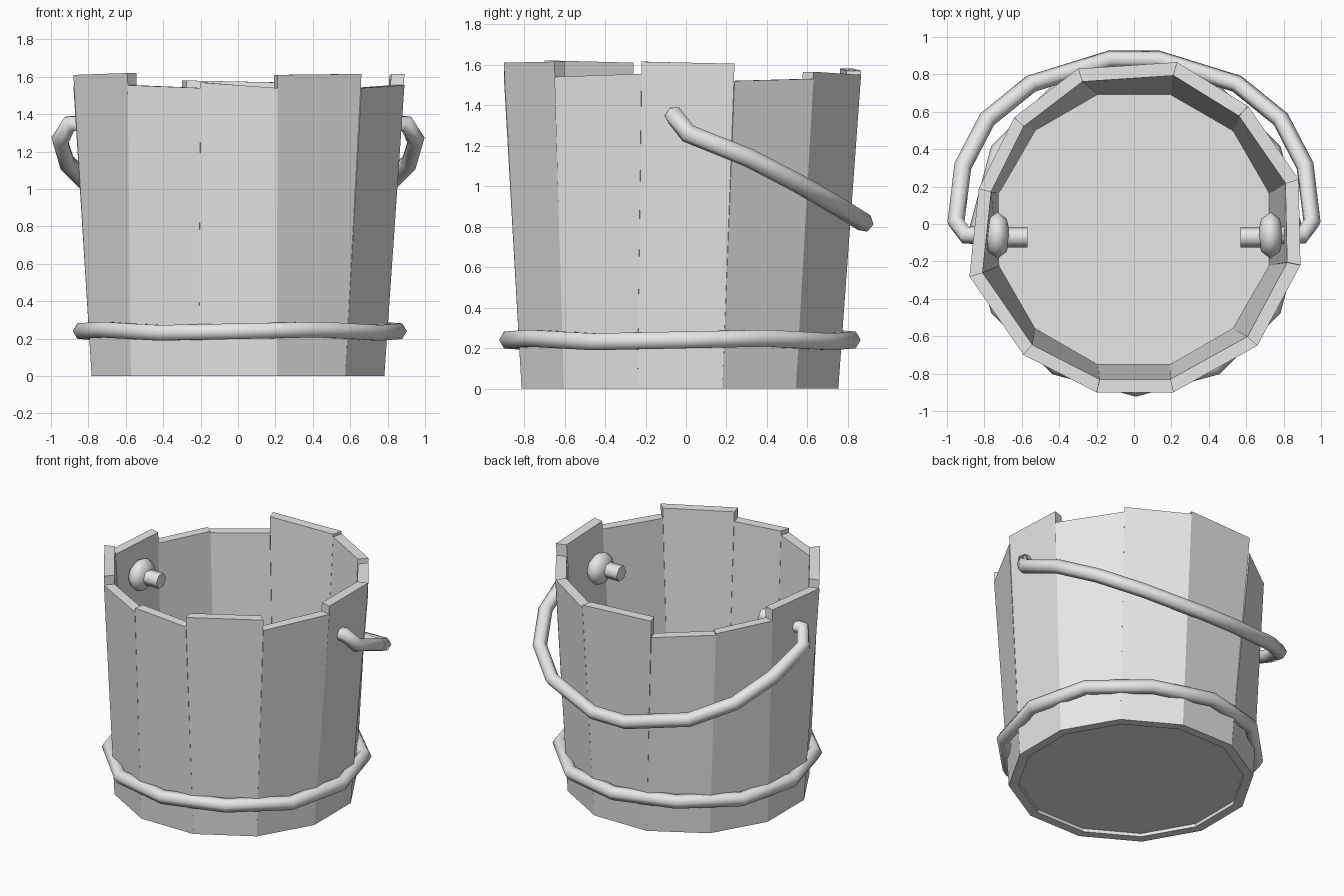
import bpy, bmesh, math
from mathutils import Vector

cube = bpy.data.objects.get("Cube")
if cube:
    bpy.data.objects.remove(cube, do_unlink=True)

grey = bpy.data.materials.new("pale_grey")
grey.use_nodes = True
grey.diffuse_color = (0.8, 0.8, 0.8, 1)
grey.node_tree.nodes["Principled BSDF"].inputs["Base Color"].default_value = (0.8, 0.8, 0.8, 1)

CENTRE_Y = -0.03
SIDES = 12


def link(name, data):
    obj = bpy.data.objects.new(name, data)
    bpy.context.collection.objects.link(obj)
    data.materials.append(grey)
    return obj


def mesh_object(name, bm, smooth=False):
    bmesh.ops.recalc_face_normals(bm, faces=bm.faces)
    for face in bm.faces:
        face.smooth = smooth
    mesh = bpy.data.meshes.new(name)
    bm.to_mesh(mesh)
    bm.free()
    return link(name, mesh)


def tube(name, points, radius, closed=False):
    curve = bpy.data.curves.new(name, "CURVE")
    curve.dimensions = "3D"
    curve.bevel_depth = radius
    curve.bevel_resolution = 1
    curve.use_fill_caps = True
    spline = curve.splines.new("POLY")
    spline.points.add(len(points) - 1)
    for p, co in zip(spline.points, points):
        p.co = (*co, 1)
    spline.use_cyclic_u = closed
    obj = link(name, curve)
    bpy.ops.object.select_all(action="DESELECT")
    obj.select_set(True)
    bpy.context.view_layer.objects.active = obj
    bpy.ops.object.convert(target="MESH")
    bpy.ops.object.shade_smooth_by_angle(angle=math.radians(70))


def ring_point(i, radius, z, turn=0.0):
    a = math.radians(-90 + (i + turn) * 360 / SIDES)
    return Vector((radius * math.cos(a), CENTRE_Y + radius * math.sin(a), z))


# Staves: hand-cut planks with uneven tops, counterclockwise from the front
corners = [(-0.20, -0.90), (0.21, -0.90), (0.66, -0.65), (0.89, -0.22),
           (0.88, 0.24), (0.61, 0.63), (0.23, 0.865), (-0.30, 0.83),
           (-0.64, 0.57), (-0.83, 0.19), (-0.88, -0.28), (-0.59, -0.70)]
heights = [(1.57, 1.54), (1.61, 1.615), (1.54, 1.555), (1.615, 1.605),
           (1.52, 1.53), (1.565, 1.55), (1.57, 1.58), (1.46, 1.47),
           (1.48, 1.48), (1.56, 1.55), (1.61, 1.62), (1.555, 1.54)]
INNER = 0.92


def scaled(p, factor):
    return Vector((p.x * factor, CENTRE_Y + (p.y - CENTRE_Y) * factor, p.z))


for i, tops in enumerate(heights):
    bm = bmesh.new()
    columns = []
    for k in (0, 1):
        low = ring_point(i, 0.81, 0, k - 0.5)
        high = Vector((*corners[(i + k) % SIDES], tops[k]))
        columns.append([bm.verts.new(p) for p in
                        (low, high, scaled(high, INNER), scaled(low, INNER))])
    a, b = columns
    bm.faces.new(a)
    bm.faces.new(b[::-1])
    for j in range(4):
        n = (j + 1) % 4
        bm.faces.new((a[j], b[j], b[n], a[n]))
    mesh_object(f"stave_{i + 1}", bm)

# Floor, set slightly up inside the staves
bm = bmesh.new()
loops = [[bm.verts.new(ring_point(i, 0.755, z, 0.5)) for i in range(SIDES)]
         for z in (0.025, 0.05)]
for loop in loops:
    bm.faces.new(loop)
for i in range(SIDES):
    n = (i + 1) % SIDES
    bm.faces.new((loops[0][i], loops[0][n], loops[1][n], loops[1][i]))
mesh_object("floor", bm)

# Hoop: a slightly wavy ring around the lower staves
hoop = [ring_point(i, 0.845, 0.24 + 0.01 * math.sin(i * 2.1)) + Vector((0.01, 0, 0))
        for i in range(SIDES)]
tube("hoop", hoop, 0.048, closed=True)

# Bail handle: hooked ends through the side staves, hanging down at the back
half = [(0.70, -0.06, 1.35), (0.90, -0.06, 1.35), (0.952, 0.01, 1.26),
        (0.915, 0.31, 1.14), (0.785, 0.56, 1.01), (0.55, 0.75, 0.90),
        (0.13, 0.88, 0.82)]
tube("bail_handle", half + [(-x, y, z) for x, y, z in reversed(half)], 0.048)

# Stop knobs and pegs on the inside ends of the handle
for side, name in ((1, "left"), (-1, "right")):
    bm = bmesh.new()
    bmesh.ops.create_uvsphere(bm, u_segments=8, v_segments=6, radius=1)
    for v in bm.verts:
        v.co = (side * 0.73 + v.co.x * 0.07, -0.06 + v.co.y * 0.125, 1.35 + v.co.z * 0.11)
    mesh_object(f"{name}_knob", bm, smooth=True)
    tube(f"{name}_peg", [(side * x, -0.07, 1.35) for x in (0.73, 0.62, 0.57)], 0.055)
